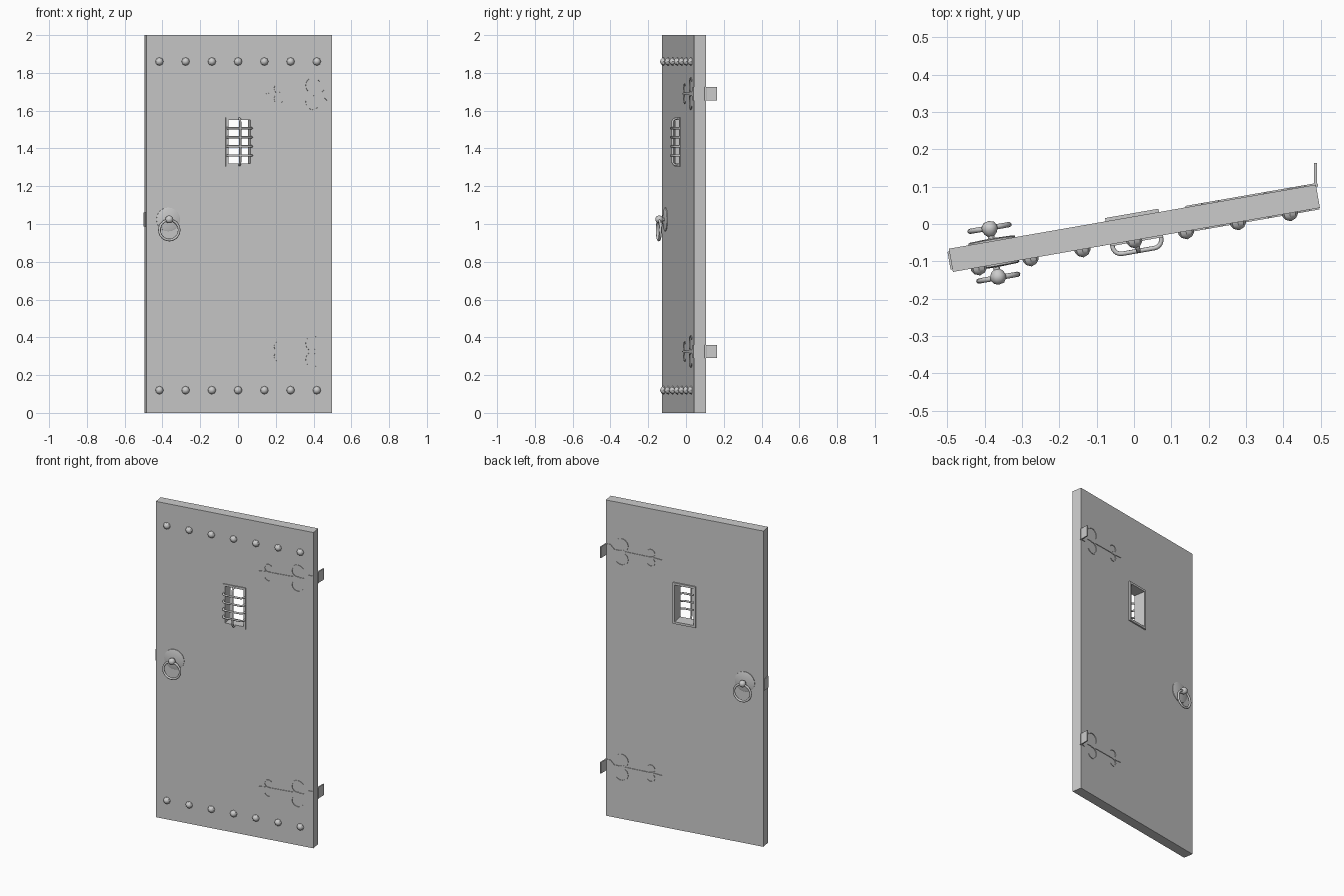
import bpy, bmesh, math
from mathutils import Matrix, Vector

if "Cube" in bpy.data.objects:
    bpy.data.objects.remove(bpy.data.objects["Cube"])

# Door stands slightly ajar: everything on it is built in door space
DOOR = Matrix.Translation((0.001, -0.0115, 0)) @ Matrix.Rotation(math.radians(9.9), 4, 'Z')
HALF = 0.0315  # half door thickness


def finish(name, bm, matrix=DOOR, smooth=None):
    bmesh.ops.remove_doubles(bm, verts=bm.verts, dist=1e-5)
    bmesh.ops.recalc_face_normals(bm, faces=bm.faces)
    me = bpy.data.meshes.new(name)
    bm.to_mesh(me)
    bm.free()
    ob = bpy.data.objects.new(name, me)
    bpy.context.collection.objects.link(ob)
    ob.matrix_world = matrix
    if smooth:
        bpy.ops.object.select_all(action='DESELECT')
        ob.select_set(True)
        bpy.context.view_layer.objects.active = ob
        bpy.ops.object.shade_smooth_by_angle(angle=math.radians(smooth))
    return ob


def box(name, lo, hi, matrix=DOOR):
    bm = bmesh.new()
    bmesh.ops.create_cube(bm, size=1)
    lo, hi = Vector(lo), Vector(hi)
    for v in bm.verts:
        v.co = Vector([(lo[i] + hi[i]) / 2 + v.co[i] * (hi[i] - lo[i]) for i in range(3)])
    return finish(name, bm, matrix)


def holed_panel(name, outer, inner, y0, y1):
    """Rectangular panel with a rectangular hole; rectangles are x0, x1, z0, z1."""
    bm = bmesh.new()
    loops = []
    for r, y in ((outer, y0), (inner, y0), (inner, y1), (outer, y1)):
        x0, x1, z0, z1 = r
        loops.append([bm.verts.new((x, y, z)) for x, z in ((x0, z0), (x1, z0), (x1, z1), (x0, z1))])
    for a in range(4):
        p, q = loops[a], loops[(a + 1) % 4]
        for i in range(4):
            j = (i + 1) % 4
            bm.faces.new((p[i], p[j], q[j], q[i]))
    return finish(name, bm)


def lathe(name, profile, origin, side, steps, smooth=None):
    """Spin (radius, height) points about y; side -1 = front, 1 = back."""
    bm = bmesh.new()
    vs = [bm.verts.new((r, side * h, 0)) for r, h in profile]
    es = [bm.edges.new(p) for p in zip(vs, vs[1:])]
    bmesh.ops.spin(bm, geom=vs + es, cent=(0, 0, 0), axis=(0, 1, 0),
                   angle=math.tau, steps=steps, use_duplicate=False)
    bmesh.ops.translate(bm, verts=bm.verts, vec=origin)
    return finish(name, bm, smooth=smooth)


def tube(name, pts, radius, cyclic=False):
    cu = bpy.data.curves.new(name, 'CURVE')
    cu.dimensions = '3D'
    cu.bevel_depth, cu.bevel_resolution, cu.use_fill_caps = radius, 2, True
    sp = cu.splines.new('POLY')
    sp.points.add(len(pts) - 1)
    for p, co in zip(sp.points, pts):
        p.co = (*co, 1)
    sp.use_cyclic_u = cyclic
    ob = bpy.data.objects.new(name, cu)
    bpy.context.collection.objects.link(ob)
    ob.matrix_world = DOOR
    bpy.ops.object.select_all(action='DESELECT')
    ob.select_set(True)
    bpy.context.view_layer.objects.active = ob
    bpy.ops.object.convert(target='MESH')
    bpy.ops.object.shade_smooth_by_angle(angle=math.radians(50))


def add_band(bm, left, right, y0, y1):
    """Flat iron strip between two (x, z) outlines."""
    rows = [[bm.verts.new((x, y, z)) for (x, z), y in ((l, y0), (r, y0), (r, y1), (l, y1))]
            for l, r in zip(left, right)]
    for p, q in zip(rows, rows[1:]):
        for i in range(4):
            j = (i + 1) % 4
            bm.faces.new((p[i], p[j], q[j], q[i]))
    bm.faces.new(rows[0])
    bm.faces.new(rows[-1])


# Door slab and barred window
holed_panel("door_slab", (-0.499, 0.499, 0, 2), (-0.066, 0.066, 1.312, 1.558), -HALF, HALF)
holed_panel("window_frame", (-0.0725, 0.0725, 1.305, 1.565), (-0.059, 0.059, 1.319, 1.551),
            -HALF - 0.005, HALF + 0.009)


def bowed(half):
    """Bar path: along offset and projection from the door face."""
    arc = [(half - 0.022 + 0.022 * math.sin(a), 0.008 + 0.022 * math.cos(a))
           for a in (math.pi / 2 * i / 5 for i in range(6))]
    side = arc + [(half, -0.004)]
    return [(-u, d) for u, d in reversed(side)] + side


for i in range(4):
    z = 1.363 + 0.048 * i
    tube(f"window_bar_{i + 1}", [(u, -HALF - d, z) for u, d in bowed(0.066)], 0.006)
tube("window_upright", [(0, -HALF - d, 1.435 + u) for u, d in bowed(0.123)], 0.006)

# Rows of domed studs on the front
for row, z in (("lower", 0.12), ("upper", 1.86)):
    for i in range(7):
        lathe(f"{row}_stud_{i + 1}", [(0.022, -0.002), (0.021, 0.006), (0.014, 0.016), (0, 0.022)],
              ((i - 3) * 0.141 - 0.006, -HALF, z), -1, 8, smooth=35)

# Ring pulls on both faces
for label, s in (("front", -1), ("back", 1)):
    x, face = -0.382, s * HALF
    lathe(f"{label}_rose", [(0.063, -0.001), (0.063, 0.004), (0.058, 0.006), (0, 0.008)],
          (x, face, 1.024), s, 24, smooth=30)
    lathe(f"{label}_knob", [(0.009, 0), (0.009, 0.014), (0.016, 0.02), (0.021, 0.03),
                            (0.021, 0.04), (0.014, 0.051), (0, 0.055)],
          (x, face, 1.024), s, 10, smooth=45)
    ring = [(x + 0.053 * math.sin(a), face + s * 0.036, 0.968 + 0.053 * math.cos(a))
            for a in (math.tau * i / 24 for i in range(24))]
    tube(f"{label}_ring", ring, 0.007, cyclic=True)

# Latch plate on the free edge
box("latch_plate", (-0.504, -0.024, 0.987), (-0.498, 0.024, 1.06))

# Scrolled strap hinges on both faces
for row, z in (("lower", 0.325), ("upper", 1.69)):
    for label, s in (("front", -1), ("back", 1)):
        bm = bmesh.new()
        y0, y1 = s * (HALF - 0.002), s * (HALF + 0.004)
        outline = [(0.497, 0.035), (0.47, 0.035), (0.445, 0.009), (0.3, 0.006), (0.19, 0.005), (0.145, 0.001)]
        add_band(bm, [(x, z + h) for x, h in outline], [(x, z - h) for x, h in outline], y0, y1)
        for cx, r in ((0.400, 0.043), (0.214, 0.027)):
            for up in (-1, 1):
                inner, outer = [], []
                n = 14
                for i in range(n + 1):
                    a = math.radians(-75 - 250 * i / n)
                    w = r * (0.26 - 0.14 * i / n)
                    for lst, rad in ((inner, r - w), (outer, r)):
                        lst.append((cx + rad * math.cos(a), z + up * (r + rad * math.sin(a))))
                add_band(bm, inner, outer, y0, y1)
        finish(f"{row}_{label}_strap", bm)
    # Jamb leaf and pin
    box(f"{row}_hinge_leaf", (0.482, 0.1, z - 0.035), (0.49, 0.163, z + 0.035), Matrix())
    bm = bmesh.new()
    bmesh.ops.create_cone(bm, cap_ends=True, segments=12, radius1=0.006, radius2=0.006, depth=0.07)
    finish(f"{row}_hinge_pin", bm, Matrix.Translation((0.487, 0.104, z)), smooth=40)
